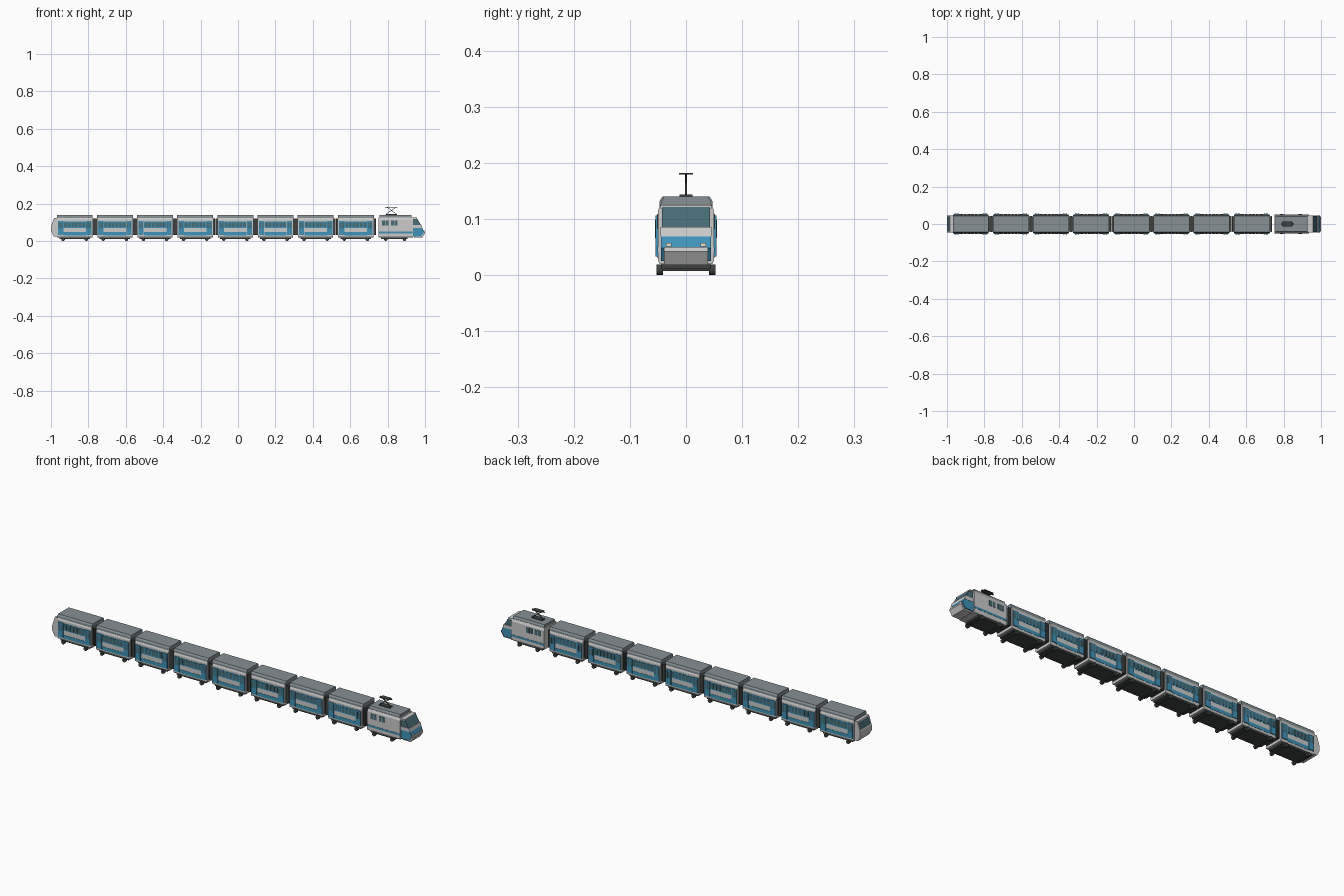
import bpy, bmesh
from math import atan2, hypot, pi
from mathutils import Matrix, Vector

if "Cube" in bpy.data.objects:
    bpy.data.objects.remove(bpy.data.objects["Cube"])


def mat(name, *c):
    m = bpy.data.materials.new(name)
    m.diffuse_color = (*c, 1)
    m.use_nodes = True
    m.node_tree.nodes["Principled BSDF"].inputs["Base Color"].default_value = m.diffuse_color
    return m


WHITE = mat("white_paint", .72, .72, .72)
BLUE = mat("blue_paint", .05, .29, .49)
GLASS = mat("dark_glass", .065, .15, .18)
ROOF = mat("roof_grey", .24, .28, .30)
DARK = mat("dark_metal", .05, .055, .055)
LAMP = mat("lamp_cream", .85, .8, .6)


def box(bm, x, y, z):
    """Box from (min, max) pairs."""
    c = [(a + b) / 2 for a, b in (x, y, z)]
    s = [abs(b - a) for a, b in (x, y, z)]
    bmesh.ops.create_cube(bm, size=1, matrix=Matrix.Translation(c) @ Matrix.Diagonal((*s, 1)))


def prism(bm, pts, axis, lo, hi):
    """Extrude a profile: axis 'x' takes (y, z) points, axis 'y' takes (x, z)."""
    def place(p, t):
        return (t, p[0], p[1]) if axis == 'x' else (p[0], t, p[1])
    a = [bm.verts.new(place(p, lo)) for p in pts]
    b = [bm.verts.new(place(p, hi)) for p in pts]
    bm.faces.new(a)
    bm.faces.new(b[::-1])
    for i in range(len(pts)):
        j = (i + 1) % len(pts)
        bm.faces.new((a[i], b[i], b[j], a[j]))


def sides(bm, x, z, y0, y1):
    """The same panel on both flanks."""
    for s in (-1, 1):
        box(bm, x, (s * y0, s * y1), z)


def slab(bm, p, q, width, thick):
    """Thin plate spanning p to q in the xz plane."""
    mid = ((p[0] + q[0]) / 2, 0, (p[1] + q[1]) / 2)
    dx, dz = q[0] - p[0], q[1] - p[1]
    m = Matrix.Translation(mid) @ Matrix.Rotation(-atan2(dz, dx), 4, 'Y')
    bmesh.ops.create_cube(bm, size=1, matrix=m @ Matrix.Diagonal((hypot(dx, dz), width, thick, 1)))


def wheels(bm, xs):
    for x in xs:
        for s in (-1, 1):
            m = Matrix.Translation((x, s * .047, .0095)) @ Matrix.Rotation(pi / 2, 4, 'X')
            bmesh.ops.create_cone(bm, cap_ends=True, segments=14, radius1=.0095,
                                  radius2=.0095, depth=.012, matrix=m)
        box(bm, (x - .003, x + .003), (-.042, .042), (.007, .013))


def part(name, material, build):
    bm = bmesh.new()
    build(bm)
    bmesh.ops.recalc_face_normals(bm, faces=bm.faces)
    me = bpy.data.meshes.new(name)
    bm.to_mesh(me)
    bm.free()
    me.materials.append(material)
    ob = bpy.data.objects.new(name, me)
    bpy.context.collection.objects.link(ob)
    return ob


BODY = [(-.047, .02), (.047, .02), (.05, .026), (.05, .115), (.045, .127),
        (-.045, .127), (-.05, .115), (-.05, .026)]
TOP = [(-.047, .122), (.047, .122), (.047, .132), (.042, .14), (-.042, .14), (-.047, .132)]

# ---- coach, built once around x = 0
PANES = [(i - 2.5) * .0195 for i in range(6)]


def coach_blue(bm):
    sides(bm, (-.06, .06), (.07, .105), .049, .0512)
    sides(bm, (-.06, .06), (.03, .047), .049, .0512)
    for x in (-.075, .075):
        sides(bm, (x - .014, x + .014), (.033, .106), .049, .0545)


def coach_glass(bm):
    for x in PANES:
        sides(bm, (x - .0075, x + .0075), (.075, .1), .0505, .0522)
    for x in (-.075, .075):
        for d in (-.0065, .0065):
            sides(bm, (x + d - .0045, x + d + .0045), (.066, .098), .054, .055)


def coach_gangway(bm):
    for s in (-1, 1):
        for i in range(3):
            w = .042 if i % 2 == 0 else .039
            box(bm, (s * (.092 + i * .005), s * (.0972 + i * .005)), (-w, w), (.033, .12))


def coach_base(bm):
    box(bm, (-.082, .082), (-.044, .044), (.012, .022))


coach = [
    part("coach_body", WHITE, lambda bm: prism(bm, BODY, 'x', -.094, .094)),
    part("coach_roof", ROOF, lambda bm: prism(bm, TOP, 'x', -.096, .096)),
    part("coach_blue_panels", BLUE, coach_blue),
    part("coach_windows", GLASS, coach_glass),
    part("coach_underframe", DARK, coach_base),
    part("coach_wheels", DARK, lambda bm: wheels(bm, (-.062, .062))),
    part("coach_gangway", DARK, coach_gangway),
]
# ---- eight coaches sharing the meshes
for n in range(8):
    for ob in coach:
        dup = ob if n == 0 else ob.copy()
        if n:
            bpy.context.collection.objects.link(dup)
        dup.location.x = -.873 + n * .2147

# ---- rear cab on the last coach
REAR = [(-.96, .025), (-.985, .025), (-.999, .05), (-.999, .075), (-.984, .122), (-.96, .122)]
part("rear_cab", WHITE, lambda bm: prism(bm, REAR, 'y', -.046, .046))
part("rear_window", GLASS, lambda bm: slab(bm, (-.9965, .082), (-.9855, .1165), .08, .002))


def rear_lamps(bm):
    sides(bm, (-1, -.995), (.062, .068), .026, .036)


part("rear_lamps", LAMP, rear_lamps)

# ---- locomotive
part("loco_body", WHITE, lambda bm: prism(bm, BODY, 'x', .752, .935))
part("loco_roof", ROOF, lambda bm: prism(bm, [(y * .93, z) for y, z in TOP], 'x', .757, .928))
part("loco_underframe", DARK, lambda bm: box(bm, (.765, .905), (-.044, .044), (.011, .022)))
part("loco_wheels", DARK, lambda bm: wheels(bm, (.79, .89)))
part("loco_stripe", BLUE, lambda bm: sides(bm, (.753, .934), (.04, .05), .049, .051))


def loco_windows(bm):
    for x in (.787, .835):
        sides(bm, (x - .017, x + .017), (.082, .109), .049, .0512)


def window_bars(bm):
    for x in (.787, .835):
        sides(bm, (x - .0012, x + .0012), (.082, .109), .0505, .052)


part("loco_windows", GLASS, loco_windows)
part("loco_window_bars", WHITE, window_bars)

# ---- driver's cab, stacked slices of the nose profile
part("cab_windscreen", GLASS, lambda bm: prism(
    bm, [(.93, .084), (.979, .084), (.957, .121), (.93, .121)], 'y', -.043, .043))
part("cab_white_band", WHITE, lambda bm: prism(
    bm, [(.93, .069), (.986, .069), (.981, .086), (.93, .086)], 'y', -.0455, .0455))
part("cab_brow", WHITE, lambda bm: box(bm, (.93, .957), (-.0455, .0455), (.119, .125)))
part("cab_blue_nose", BLUE, lambda bm: prism(
    bm, [(.93, .025), (.98, .025), (.995, .048), (.986, .069), (.93, .069)], 'y', -.0445, .0445))
part("cab_bumper", WHITE, lambda bm: prism(
    bm, [(.94, .018), (.985, .018), (1, .042), (.998, .05), (.94, .05)], 'y', -.039, .039))
part("cab_lamps", LAMP, lambda bm: sides(bm, (.985, .997), (.051, .057), .026, .036))

# ---- pantograph


def pantograph(bm):
    box(bm, (.79, .85), (-.012, .012), (.139, .144))
    slab(bm, (.79, .143), (.842, .179), .004, .0025)
    slab(bm, (.85, .143), (.798, .179), .004, .0025)
    prism(bm, [(.785, .179), (.855, .179), (.852, .182), (.788, .182)], 'y', -.003, .003)
    box(bm, (.795, .845), (-.0125, .0125), (.179, .182))


part("pantograph", DARK, pantograph)
